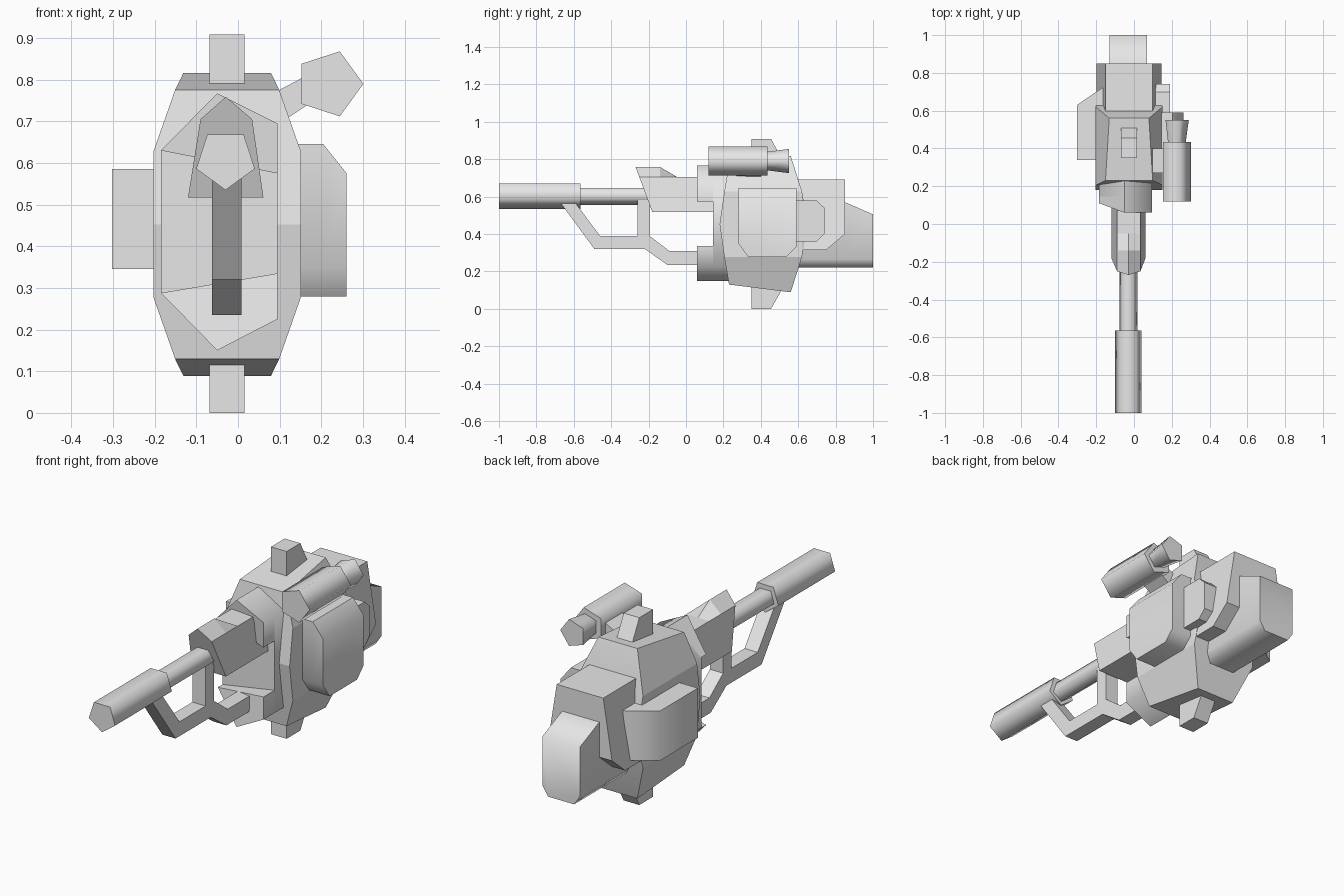
import bpy, bmesh, math
from mathutils import Vector

if "Cube" in bpy.data.objects:
    bpy.data.objects.remove(bpy.data.objects["Cube"], do_unlink=True)

grey = bpy.data.materials.new("plain_grey")
grey.diffuse_color = (0.8, 0.8, 0.8, 1)
grey.use_nodes = True
grey.node_tree.nodes["Principled BSDF"].inputs["Base Color"].default_value = (0.8, 0.8, 0.8, 1)

CX = -0.026  # centre line of the gun body


def finish(name, bm, smooth=0):
    """Turn a bmesh into an object; edges flatter than `smooth` degrees are shaded smooth."""
    bmesh.ops.recalc_face_normals(bm, faces=bm.faces)
    bm.normal_update()
    for f in bm.faces:
        f.smooth = smooth > 0
    for e in bm.edges:
        e.smooth = e.calc_face_angle(math.pi) < math.radians(smooth)
    mesh = bpy.data.meshes.new(name)
    bm.to_mesh(mesh)
    bm.free()
    mesh.materials.append(grey)
    obj = bpy.data.objects.new(name, mesh)
    bpy.context.collection.objects.link(obj)
    return obj


def loft(name, rings, smooth=0):
    """Skin matching rings of points and cap both ends."""
    bm = bmesh.new()
    rows = [[bm.verts.new(p) for p in ring] for ring in rings]
    n = len(rows[0])
    for a, b in zip(rows, rows[1:]):
        for i in range(n):
            j = (i + 1) % n
            bm.faces.new((a[i], a[j], b[j], b[i]))
    bm.faces.new(rows[0])
    bm.faces.new(rows[-1])
    return finish(name, bm, smooth)


def side_prism(name, pts, x0, x1, smooth=0):
    """Extrude a (y, z) outline across x."""
    return loft(name, [[(x, y, z) for y, z in pts] for x in (x0, x1)], smooth)


def tube(name, x, z, spin, stations, smooth=80):
    """Five-sided tube along y; stations are (y, radius)."""
    angles = [math.radians(spin + 72 * i) for i in range(5)]
    return loft(name, [[(x + r * math.cos(a), y, z + r * math.sin(a)) for a in angles]
                       for y, r in stations], smooth)


# Main body: faceted hull, symmetric about its centre line and mid height
bm = bmesh.new()
for sx in (-1, 1):
    for w, y, h in ((0.125, 0.23, 0.323), (0.177, 0.205, 0.175), (0.177, 0.18, 0),
                    (0.105, 0.56, 0.364), (0.177, 0.62, 0.175), (0.165, 0.65, 0)):
        for sz in ((-1, 1) if h else (1,)):
            bm.verts.new((CX + sx * w, y, 0.4525 + sz * h))
bmesh.ops.convex_hull(bm, input=bm.verts)
bmesh.ops.dissolve_limit(bm, angle_limit=math.radians(2), verts=bm.verts, edges=bm.edges)
finish("main_body", bm, 12)

# Pegs above and below the body
for name, z_in, z_out in (("top_peg", 0.77, 0.909), ("bottom_peg", 0.13, 0.0)):
    z_mid = z_in + (z_out - z_in) * 0.25
    side_prism(name, [(0.35, z_in), (0.35, z_out), (0.455, z_out), (0.51, z_mid), (0.51, z_in)],
               CX - 0.042, CX + 0.042)

# Nose: six-sided core with an upper and a lower jaw
hexagon = [(-0.05, 0.767), (0.095, 0.695), (0.095, 0.225),
           (-0.05, 0.15), (-0.185, 0.29), (-0.185, 0.63)]
loft("nose_core", [[(x, y, z) for x, z in hexagon] for y in (0.145, 0.26)], 70)
upper = [(-0.185, 0.63), (-0.05, 0.767), (0.095, 0.695), (0.095, 0.575)]
lower = [(-0.185, 0.288), (-0.05, 0.15), (0.095, 0.225), (0.095, 0.335)]
for name, jaw in (("upper_jaw", upper), ("lower_jaw", lower)):
    loft(name, [[(x, 0.11 if x < -0.1 else 0.06, z) for x, z in jaw],
                [(x, 0.16, z) for x, z in jaw]], 70)

# Barrel housing: roofed section with a raked front, its ridge fading to a flat top
def housing_ring(y_low, y_mid, y_top, ridge):
    return [(-0.12, y_low, 0.517), (-0.09, y_mid, 0.705), (-0.029, y_top, ridge),
            (0.034, y_mid, 0.705), (0.061, y_low, 0.517)]


loft("barrel_housing", [housing_ring(-0.18, -0.25, -0.27, 0.759),
                        housing_ring(-0.14, -0.14, -0.14, 0.759),
                        housing_ring(-0.05, -0.05, -0.05, 0.706),
                        housing_ring(0.16, 0.16, 0.16, 0.706)], 20)

# Barrel and thicker muzzle, point down
tube("barrel", -0.03, 0.605, -90, [(-0.62, 0.05), (-0.12, 0.05)])
tube("muzzle", -0.03, 0.609, -90, [(-1.0, 0.074), (-0.565, 0.074)])

# Guard rail and post beneath the barrel
side_prism("guard_rail", [(-0.67, 0.565), (-0.49, 0.32), (-0.22, 0.32), (-0.10, 0.235),
                          (0.12, 0.235), (0.12, 0.31), (-0.09, 0.31), (-0.195, 0.39),
                          (-0.46, 0.39), (-0.59, 0.565)], -0.063, 0.008)
side_prism("guard_post", [(-0.26, 0.35), (-0.195, 0.35), (-0.195, 0.6), (-0.26, 0.6)], -0.063, 0.008)

# Scope with flared eyepiece, and its slanted bracket
tube("scope", 0.219, 0.79, 0, [(0.12, 0.082), (0.435, 0.082)])
tube("eyepiece", 0.222, 0.79, 0, [(0.42, 0.05), (0.55, 0.068)])
bracket = [(0.08, 0.765), (0.165, 0.81), (0.175, 0.745), (0.10, 0.695)]
loft("scope_bracket", [[(x, y, z) for x, z in bracket] for y in (0.27, 0.40)])

# Large pod on the left flank, sloped along its outer top edge
def pod_ring(x, top):
    return [(x, 0.28, top), (x, 0.59, top), (x, 0.59, 0.33), (x, 0.54, 0.28),
            (x, 0.33, 0.28), (x, 0.28, 0.35)]


loft("left_pod", [pod_ring(0.10, 0.645), pod_ring(0.205, 0.645), pod_ring(0.261, 0.575)], 50)

# Small clasp behind the pod
side_prism("clasp", [(0.57, 0.36), (0.57, 0.578), (0.70, 0.578), (0.74, 0.54),
                     (0.74, 0.40), (0.70, 0.36)], 0.09, 0.19)

# Flared box on the right flank
box = [(-0.15, 0.34), (-0.302, 0.34), (-0.302, 0.63), (-0.17, 0.72), (-0.15, 0.72)]
loft("right_box", [[(x, y, z) for x, y in box] for z in (0.345, 0.586)], 60)

# Rear block, wider at the bottom than at the top
block = [(0.56, 0.692, 0.125), (0.85, 0.692, 0.125), (0.85, 0.40, 0.172),
         (0.75, 0.315, 0.172), (0.56, 0.315, 0.172)]
loft("rear_block", [[(CX + s * w, y, z) for y, z, w in block] for s in (-1, 1)])

# Stock with chamfered underside and sloping top
def stock_ring(y, top):
    return [(-0.13, y, top), (-0.13, y, 0.265), (-0.10, y, 0.22),
            (0.04, y, 0.22), (0.07, y, 0.265), (0.07, y, top)]


loft("stock", [stock_ring(0.58, 0.57), stock_ring(0.85, 0.57), stock_ring(1.0, 0.505)], 70)
